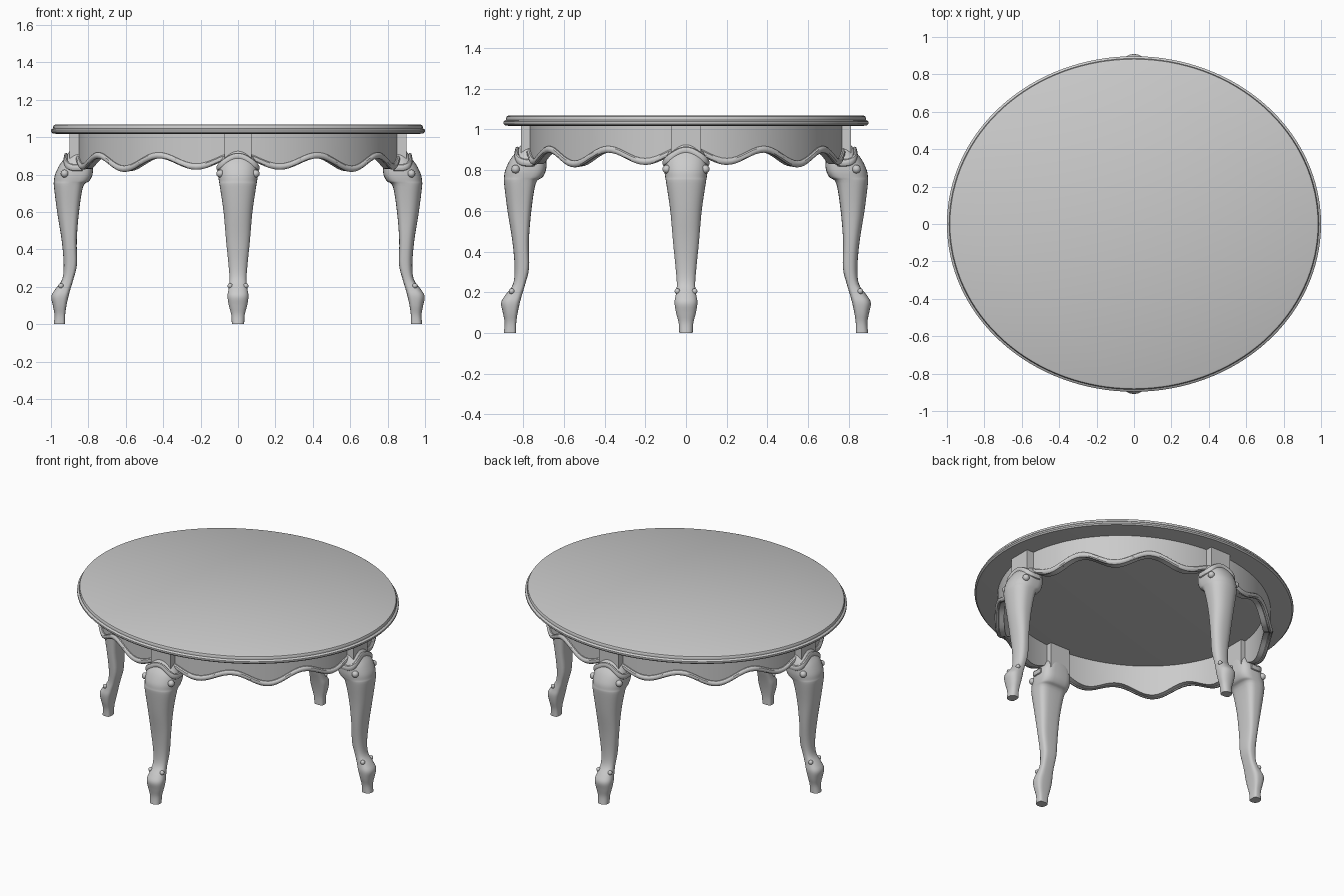
import bpy, bmesh
from math import sin, cos, pi, radians
from mathutils import Vector, Matrix

if "Cube" in bpy.data.objects:
    bpy.data.objects.remove(bpy.data.objects["Cube"])

RX, RY = 0.855, 0.77      # apron outer radii
LEG_SHIFT = 0.09          # legs on the y axis sit this much closer in


def loft(name, rings, caps=False, loop=False):
    """Skin a list of closed rings."""
    bm = bmesh.new()
    vs = [[bm.verts.new(p) for p in r] for r in rings]
    n = len(vs[0])
    for i in range(len(vs) if loop else len(vs) - 1):
        a, b = vs[i], vs[(i + 1) % len(vs)]
        for j in range(n):
            k = (j + 1) % n
            bm.faces.new((a[j], a[k], b[k], b[j]))
    if caps:
        bm.faces.new(vs[0])
        bm.faces.new(vs[-1])
    bmesh.ops.recalc_face_normals(bm, faces=bm.faces)
    return finish(name, bm)


def finish(name, bm):
    me = bpy.data.meshes.new(name)
    bm.to_mesh(me)
    bm.free()
    ob = bpy.data.objects.new(name, me)
    bpy.context.collection.objects.link(ob)
    bpy.ops.object.select_all(action='DESELECT')
    ob.select_set(True)
    bpy.context.view_layer.objects.active = ob
    bpy.ops.object.shade_smooth_by_angle(angle=radians(35))
    return ob


def spow(v, e):
    return abs(v) ** e * (1 if v >= 0 else -1)


# Oval top with stepped moulded edge: (inset, z)
edge = [(0.025, 1.018), (0.008, 1.02), (0.0, 1.028), (0.0, 1.038), (0.006, 1.044),
        (0.012, 1.046), (0.012, 1.056), (0.016, 1.064), (0.024, 1.068)]
ang = [2 * pi * i / 128 for i in range(128)]
loft("table_top", [[((1 - d) * cos(t), (0.897 - d) * sin(t), z) for t in ang]
                   for d, z in edge], caps=True)


# Wavy apron and the bead along its lower edge
def apron_z(t):
    return 0.862 + 0.032 * cos(12 * t) - 0.012 * sin(2 * t) ** 8


def oval(t, d, z):
    return ((RX + d) * cos(t), (RY + d) * sin(t), z)


ang = [2 * pi * i / 192 for i in range(192)]
loft("apron", [[oval(t, 0, 1.03), oval(t, 0, apron_z(t)),
                oval(t, -0.04, apron_z(t)), oval(t, -0.04, 1.03)] for t in ang], loop=True)
loft("apron_bead", [[oval(t, 0.002 + 0.015 * cos(a), apron_z(t) + 0.012 + 0.017 * sin(a))
                     for a in [2 * pi * k / 10 for k in range(10)]] for t in ang], loop=True)

# Cabriole leg sections: z, outer x, inner x, half width
keys = [Vector(k) for k in [
    (0.925, 0.900, 0.785, 0.060), (0.89, 0.925, 0.778, 0.085), (0.85, 0.955, 0.775, 0.103),
    (0.80, 0.978, 0.778, 0.106), (0.765, 0.984, 0.795, 0.102), (0.735, 0.984, 0.828, 0.097),
    (0.60, 0.967, 0.850, 0.077), (0.45, 0.943, 0.862, 0.064), (0.32, 0.932, 0.861, 0.051),
    (0.24, 0.940, 0.880, 0.045), (0.19, 0.975, 0.895, 0.050), (0.15, 0.998, 0.906, 0.056),
    (0.10, 0.990, 0.917, 0.049), (0.05, 0.981, 0.924, 0.036), (0.0, 0.985, 0.925, 0.033)]]


def sections(steps=4):
    out = []
    for i in range(len(keys) - 1):
        p0, p1, p2 = keys[max(i - 1, 0)], keys[i], keys[i + 1]
        p3 = keys[min(i + 2, len(keys) - 1)]
        for s in range(steps):
            u = s / steps
            out.append(p1 + 0.5 * u * ((p2 - p0) + u * ((2 * p0 - 5 * p1 + 4 * p2 - p3)
                       + u * (3 * (p1 - p2) + p3 - p0))))
    return out + [keys[-1]]


SECS = sections()


def leg_point(sec, a):
    """Point on the leg surface, rounded outside and squarer inside."""
    z, xo, xi, w = sec
    e = 0.9 if cos(a) > 0 else 0.55
    return Vector(((xo + xi) / 2 + (xo - xi) / 2 * spow(cos(a), e), w * spow(sin(a), e), z))


def at(z, a):
    return leg_point(min(SECS, key=lambda s: abs(s[0] - z)), a)


def at_smooth(z, a):
    for s, t in zip(SECS, SECS[1:]):
        if s[0] >= z >= t[0]:
            return leg_point(s.lerp(t, (s[0] - z) / (s[0] - t[0])), a)
    return at(z, a)


def place(v, i):
    """Move a point of the +x leg to leg number i."""
    v = Vector(v) - Vector((LEG_SHIFT * (i % 2), 0, 0))
    return Matrix.Rotation(i * pi / 2, 3, 'Z') @ v


for i, side in enumerate(("right", "back", "left", "front")):
    # leg body
    loft(side + "_leg", [[place(leg_point(s, 2 * pi * k / 32), i) for k in range(32)]
                         for s in SECS], caps=True)
    # square post joining leg and apron
    loft(side + "_post", [[place((x, y, z), i) for x, y in
                           ((0.78, -0.073), (0.90, -0.073), (0.90, 0.073), (0.78, 0.073))]
                          for z in (0.85, 1.025)], caps=True)
    # arched moulding over the knee
    path = []
    for k in range(-16, 17):
        a = k / 16 * radians(100)
        path.append(at_smooth(0.898 - 0.062 * sin(a) ** 2, a))
    rings = []
    for k, p in enumerate(path):
        tan = (path[min(k + 1, 32)] - path[max(k - 1, 0)]).normalized()
        n = Vector((0, 0, 1)) - tan * tan.z
        n.normalize()
        b = tan.cross(n)
        rings.append([place(p + 0.018 * cos(q) * n + 0.011 * sin(q) * b, i)
                      for q in [2 * pi * m / 10 for m in range(10)]])
    loft(side + "_knee_moulding", rings, caps=True)
    # small scroll buttons at knee and ankle
    bm = bmesh.new()
    for z, a, r in ((0.805, 62, 0.021), (0.205, 60, 0.014)):
        for s in (-1, 1):
            p = place(at_smooth(z, s * radians(a)) * 1.0, i)
            bmesh.ops.create_uvsphere(bm, u_segments=16, v_segments=8, radius=r,
                                      matrix=Matrix.Translation(p))
    finish(side + "_leg_scrolls", bm)
